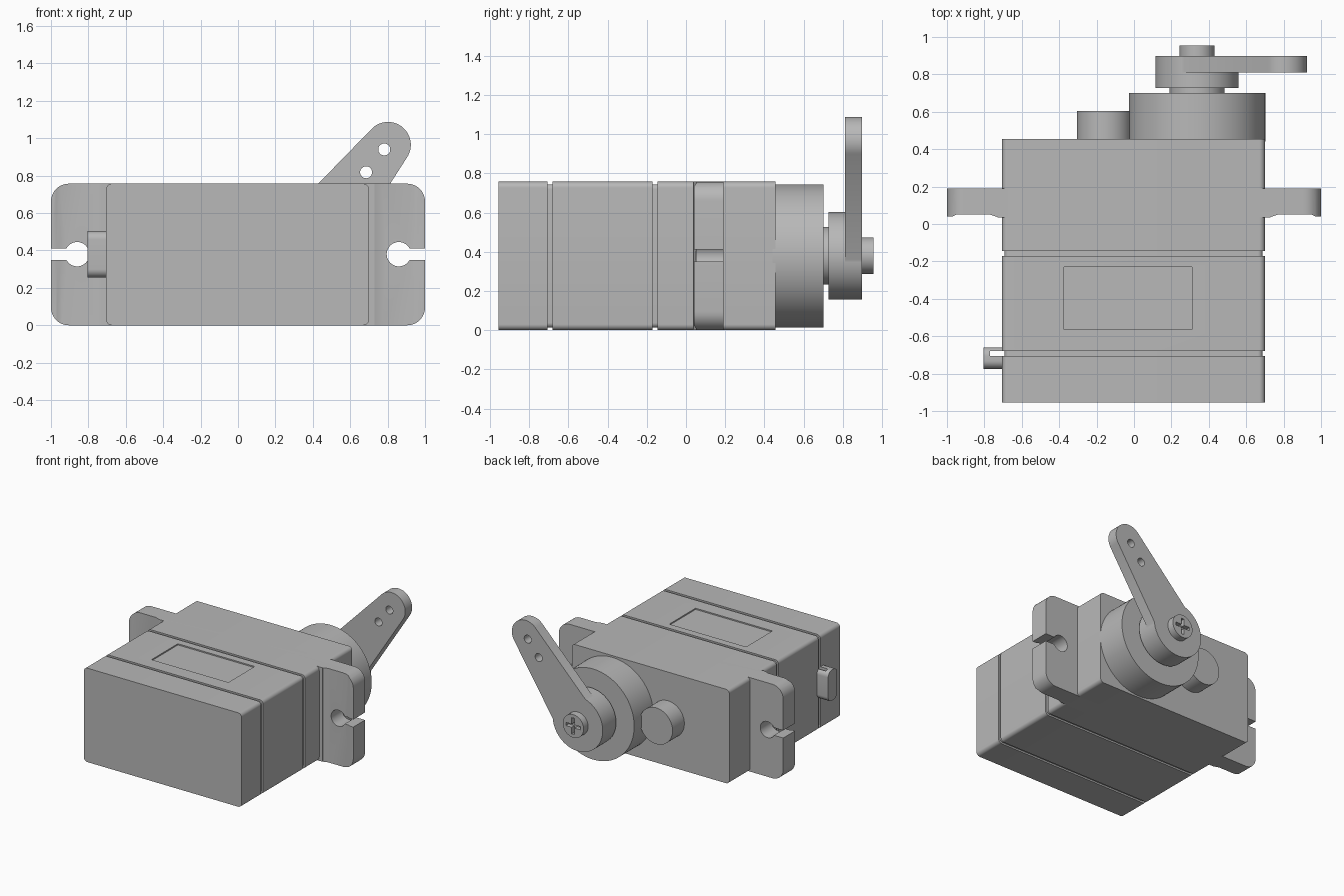
import bpy
import bmesh
from math import radians, cos, sin, pi

cube = bpy.data.objects.get("Cube")
if cube:
    bpy.data.objects.remove(cube, do_unlink=True)

GREY = bpy.data.materials.new("grey plastic")
GREY.use_nodes = True
COLOUR = (0.48, 0.48, 0.48, 1)
GREY.diffuse_color = COLOUR
GREY.node_tree.nodes["Principled BSDF"].inputs["Base Color"].default_value = COLOUR


def arc(cx, cy, r, start=0, end=360, steps=64):
    """Points along an arc; a full turn leaves out the repeated end point."""
    count = steps if end - start == 360 else steps + 1
    angles = [radians(start + (end - start) * i / steps) for i in range(count)]
    return [(cx + r * cos(a), cy + r * sin(a)) for a in angles]


def rounded(x0, x1, y0, y1, r):
    """Rectangle outline with rounded corners."""
    corners = [(x1 - r, y1 - r), (x0 + r, y1 - r), (x0 + r, y0 + r), (x1 - r, y0 + r)]
    points = []
    for i, (x, y) in enumerate(corners):
        points += arc(x, y, r, i * 90, i * 90 + 90, 8)
    return points


def rect(x0, x1, y0, y1):
    return [(x0, y0), (x1, y0), (x1, y1), (x0, y1)]


def prism(name, outline, a, b, axis="Y"):
    """Extrude a closed outline from a to b along the given axis."""
    place = {"X": lambda u, v, t: (t, u, v),
             "Y": lambda u, v, t: (u, t, v),
             "Z": lambda u, v, t: (u, v, t)}[axis]
    bm = bmesh.new()
    rings = [[bm.verts.new(place(u, v, t)) for u, v in outline] for t in (a, b)]
    for ring in rings:
        bm.faces.new(ring)
    for i in range(len(outline)):
        j = (i + 1) % len(outline)
        bm.faces.new((rings[0][i], rings[0][j], rings[1][j], rings[1][i]))
    bmesh.ops.recalc_face_normals(bm, faces=bm.faces)
    mesh = bpy.data.meshes.new(name)
    bm.to_mesh(mesh)
    bm.free()
    mesh.materials.append(GREY)
    obj = bpy.data.objects.new(name, mesh)
    bpy.context.collection.objects.link(obj)
    return obj


def cut(obj, *cutters):
    """Subtract each cutter, bake the result and remove the cutters."""
    for cutter in cutters:
        mod = obj.modifiers.new("cut", "BOOLEAN")
        mod.operation = "DIFFERENCE"
        mod.solver = "EXACT"
        mod.object = cutter
    graph = bpy.context.evaluated_depsgraph_get()
    baked = bpy.data.meshes.new_from_object(obj.evaluated_get(graph))
    obj.modifiers.clear()
    obj.data = baked
    for cutter in cutters:
        bpy.data.objects.remove(cutter, do_unlink=True)
    return obj


parts = []

# Case: three rounded sections over a slightly smaller core that shows as grooves
X0, X1, TOP = -0.705, 0.70, 0.757
case = rounded(X0, X1, 0, TOP, 0.03)
inset = 0.013
core = rounded(X0 + inset, X1 - inset, inset, TOP - inset, 0.025)
parts.append(prism("case_bottom", case, -0.955, -0.705))
middle = prism("case_middle", case, -0.68, -0.17)
parts.append(cut(middle, prism("label_cutter", rect(-0.375, 0.31, -0.565, -0.23),
                               TOP - 0.01, TOP + 0.1, "Z")))
parts.append(prism("case_top", case, -0.145, 0.455))
for name, a, b in (("lower_groove", -0.71, -0.675), ("upper_groove", -0.175, -0.14)):
    parts.append(prism(name, core, a, b))

# Mounting flange with keyhole slots and a shallow channel on its front
MID = 0.38
flange = prism("mounting_flange", rounded(-1, 1, 0, TOP, 0.095), 0.035, 0.19)
cutters = []
for s in (-1, 1):
    channel = [(s * x, y) for x, y in
               ((0.73, 0), (0.73, 0.037), (0.77, 0.05), (0.95, 0.05), (0.97, 0.04), (1.1, 0.04), (1.1, 0))]
    keyhole = [(s * x, z) for x, z in
               arc(0.86, MID, 0.065, 28, 332, 48) + [(1.1, MID - 0.0305), (1.1, MID + 0.0305)]]
    cutters += [prism("channel_cutter", channel, -0.1, 0.9, "Z"),
                prism("keyhole_cutter", keyhole, -0.1, 0.4)]
parts.append(cut(flange, *cutters))

# Cable outlet, notched where it crosses the lower groove
outlet = prism("cable_outlet", rounded(-0.775, -0.66, 0.255, 0.503, 0.045), -0.805, -0.69, "X")
notch = prism("notch_cutter", rect(-0.77, -0.6, -0.705, -0.68), 0.1, 0.6, "Z")
parts.append(cut(outlet, notch))

# Gear housing and output shaft
CX = 0.337
parts.append(prism("gear_housing", arc(CX, MID - 0.002, 0.365, steps=96), 0.44, 0.70))
parts.append(prism("gear_boss", arc(-0.158, MID, 0.146), 0.44, 0.605))
parts.append(prism("output_shaft", arc(CX, MID, 0.147), 0.69, 0.73))

# Horn: round hub with one tapered arm and two holes
parts.append(prism("horn_hub", arc(CX, MID, 0.223), 0.727, 0.81))
arm = arc(CX, MID, 0.223, 108, 355) + arc(0.802, 0.965, 0.122, -33, 136, 32)
horn = prism("horn_arm", arm, 0.81, 0.898)
holes = [prism("hole_cutter", arc(x, z, 0.032, steps=32), 0.7, 1)
         for x, z in ((0.685, 0.818), (0.782, 0.94))]
parts.append(cut(horn, *holes))

# Screw with a cross recess
screw = prism("horn_screw", arc(CX, MID, 0.093), 0.88, 0.955)
w, h = 0.013, 0.065
parts.append(cut(screw,
                 prism("cross_cutter", rect(CX - h, CX + h, MID - w, MID + w), 0.92, 1),
                 prism("cross_cutter", rect(CX - w, CX + w, MID - h, MID + h), 0.92, 1)))

# Smooth the round walls, keep the edges sharp
bpy.ops.object.select_all(action="DESELECT")
for obj in parts:
    obj.select_set(True)
bpy.context.view_layer.objects.active = parts[0]
bpy.ops.object.shade_smooth_by_angle(angle=pi / 6)
